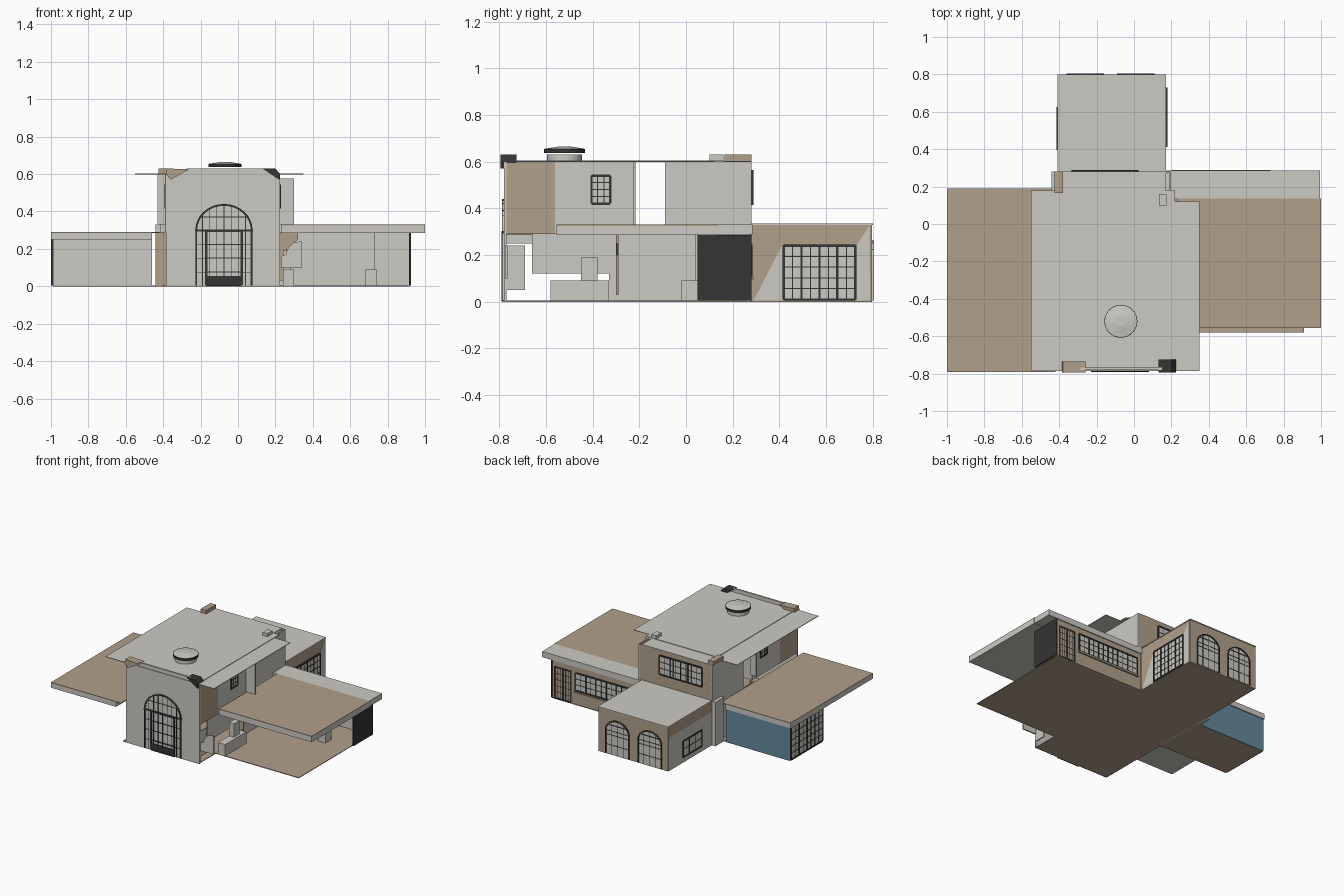
import bpy, bmesh, math

if "Cube" in bpy.data.objects:
    bpy.data.objects.remove(bpy.data.objects["Cube"])

def mat(name, c):
    m = bpy.data.materials.new(name)
    m.diffuse_color = (*c, 1)
    m.use_nodes = True
    m.node_tree.nodes["Principled BSDF"].inputs["Base Color"].default_value = m.diffuse_color
    return m

GRAY = mat("plaster_gray", (0.60, 0.59, 0.55))
TAN = mat("tan_stucco", (0.44, 0.35, 0.26))
DARK = mat("dark_frame", (0.035, 0.035, 0.035))
BLUE = mat("blue_wall", (0.13, 0.25, 0.34))

def make(name, bm, m):
    bmesh.ops.recalc_face_normals(bm, faces=bm.faces)
    me = bpy.data.meshes.new(name)
    bm.to_mesh(me)
    bm.free()
    me.materials.append(m)
    ob = bpy.data.objects.new(name, me)
    bpy.context.collection.objects.link(ob)
    return ob

def add_box(bm, x0, x1, y0, y1, z0, z1):
    vs = bmesh.ops.create_cube(bm, size=1)["verts"]
    for v in vs:
        v.co = (x0 if v.co.x < 0 else x1, y0 if v.co.y < 0 else y1, z0 if v.co.z < 0 else z1)

def box(name, x0, x1, y0, y1, z0, z1, m):
    bm = bmesh.new()
    add_box(bm, x0, x1, y0, y1, z0, z1)
    return make(name, bm, m)

def prism(name, pts, axis, pos, t, m):
    """Polygon in (u, z) standing at x or y = pos, thickened by t."""
    bm = bmesh.new()
    put = (lambda u, z, d: (u, d, z)) if axis == "y" else (lambda u, z, d: (d, u, z))
    f = bm.faces.new([bm.verts.new(put(u, z, pos)) for u, z in pts])
    g = bmesh.ops.extrude_face_region(bm, geom=[f])["geom"]
    off = (0, t, 0) if axis == "y" else (t, 0, 0)
    bmesh.ops.translate(bm, vec=off, verts=[v for v in g if isinstance(v, bmesh.types.BMVert)])
    return make(name, bm, m)

def window(name, axis, pos, u0, u1, z0, z1, cols, rows, posts=1, w=0.010, glass=True):
    """Glazed grid: thick outer frame and posts, thin muntins, centred on a wall plane."""
    bm = bmesh.new()
    def bar(a, b, c, d, h):
        if axis == "y":
            add_box(bm, a, b, pos - h, pos + h, c, d)
        else:
            add_box(bm, pos - h, pos + h, a, b, c, d)
    for i in range(posts + 1):
        u = u0 + (u1 - u0) * i / posts
        bar(u - w / 2, u + w / 2, z0, z1, 0.009)
    for z in (z0, z1):
        bar(u0, u1, z - w / 2, z + w / 2, 0.009)
    for i in range(1, cols):
        u = u0 + (u1 - u0) * i / cols
        bar(u - 0.002, u + 0.002, z0, z1, 0.007)
    for j in range(1, rows):
        z = z0 + (z1 - z0) * j / rows
        bar(u0, u1, z - 0.002, z + 0.002, 0.007)
    make(name + "_frame", bm, DARK)
    if glass:
        if axis == "y":
            box(name + "_glass", u0, u1, pos - 0.005, pos + 0.005, z0, z1, GRAY)
        else:
            box(name + "_glass", pos - 0.005, pos + 0.005, u0, u1, z0, z1, GRAY)

def arc(cx, z, rx, rz, n=16):
    return [(cx + rx * math.cos(math.pi * i / n), z + rz * math.sin(math.pi * i / n)) for i in range(n + 1)]

def arch_window(name, pos, cx, r, spring, rise, w, cols):
    out = [(cx + r, 0.005)] + arc(cx, spring, r, rise) + [(cx - r, 0.005)]
    inn = [(cx + r - w, 0.005)] + arc(cx, spring, r - w, rise - w) + [(cx - r + w, 0.005)]
    prism(name + "_glass", out, "y", pos - 0.005, 0.01, GRAY)
    prism(name + "_arch", out + inn[::-1], "y", pos - 0.009, 0.018, DARK)
    bm = bmesh.new()
    for i in range(1, cols):
        u = cx - r + 2 * r * i / cols
        top = spring + rise * math.sqrt(1 - ((u - cx) / r) ** 2)
        add_box(bm, u - 0.002, u + 0.002, pos - 0.007, pos + 0.007, 0.005, top)
    for z in (0.075, 0.15, 0.225, spring, spring + rise * 0.5):
        h = r * math.sqrt(max(0, 1 - (max(0, z - spring) / rise) ** 2))
        add_box(bm, cx - h, cx + h, pos - 0.007, pos + 0.007, z - 0.002, z + 0.002)
    make(name + "_bars", bm, DARK)

# Floors
box("hall_floor", -0.41, 0.22, -0.78, 0.28, 0, 0.005, TAN)
box("right_floor", 0.22, 0.91, -0.58, 0.28, 0, 0.005, TAN)
box("back_floor", -0.41, 0.17, 0.28, 0.795, 0, 0.005, TAN)
box("left_floor", -0.99, -0.41, -0.21, 0.18, 0, 0.005, TAN)

# Tower front wall with arched entrance
prism("tower_front", [(-0.385, 0), (0.225, 0), (0.225, 0.6), (0.15, 0.63), (-0.27, 0.63), (-0.385, 0.6)],
      "y", -0.78, 0.012, GRAY)
arch_window("entrance", -0.78, -0.075, 0.153, 0.30, 0.14, 0.010, 8)
window("entrance_door", "y", -0.782, -0.17, 0.02, 0.008, 0.295, 2, 4, w=0.012, glass=False)
box("door_kick_panel", -0.165, 0.015, -0.79, -0.776, 0.005, 0.055, DARK)
box("entrance_transom", -0.23, 0.08, -0.79, -0.776, 0.293, 0.303, DARK)

# Tower upper side walls, open between the front and back rooms
for side, x in (("right", 0.22), ("left", -0.385)):
    box(side + "_tower_tan", x - 0.004, x + 0.004, -0.775, -0.56, 0.29, 0.6, TAN)
    box(side + "_tower_wall", x - 0.004, x + 0.004, -0.56, -0.225, 0.29, 0.6, GRAY)
    window(side + "_tower_window", "x", x, -0.405, -0.325, 0.42, 0.54, 3, 4)
    box(side + "_back_room_wall", x - 0.03, x - 0.022, -0.09, 0.28, 0.29, 0.6, GRAY)
box("tower_inner_front", -0.385, 0.22, -0.23, -0.225, 0.29, 0.6, GRAY)
box("back_room_front", -0.41, 0.195, -0.09, -0.085, 0.29, 0.6, GRAY)
box("tower_fin", 0.22, 0.30, -0.225, -0.217, 0.33, 0.575, GRAY)
box("left_upper_fin", -0.43, -0.385, -0.225, -0.217, 0.33, 0.6, GRAY)
box("back_room_back", -0.41, 0.19, 0.272, 0.28, 0.33, 0.6, TAN)
window("back_room_window", "y", 0.28, -0.33, 0.02, 0.42, 0.56, 8, 3, posts=3)

# Thin main roof with eaves
box("main_roof_eaves", -0.55, 0.35, -0.785, 0.12, 0.598, 0.602, GRAY)
box("main_roof_back", -0.55, 0.22, 0.12, 0.18, 0.598, 0.602, GRAY)
box("back_room_roof", -0.41, 0.17, 0.18, 0.28, 0.598, 0.602, GRAY)
box("main_roof_panel", -0.37, 0.22, -0.73, 0.16, 0.602, 0.606, GRAY)

# Round skylight
def disc(name, r, r2, z0, z1, m):
    bm = bmesh.new()
    bmesh.ops.create_cone(bm, cap_ends=True, segments=32, radius1=r, radius2=r2, depth=z1 - z0)
    bmesh.ops.translate(bm, vec=(-0.07, -0.52, (z0 + z1) / 2), verts=bm.verts)
    make(name, bm, m)
disc("skylight_base", 0.075, 0.075, 0.602, 0.63, GRAY)
disc("skylight_rim", 0.088, 0.088, 0.637, 0.655, DARK)
disc("skylight_cap", 0.085, 0.03, 0.655, 0.664, GRAY)

# Roof corner trims
prism("front_left_trim", [(-0.385, 0.6), (-0.36, 0.57), (-0.26, 0.625), (-0.38, 0.63)], "y", -0.795, 0.06, TAN)
prism("front_right_trim", [(0.13, 0.63), (0.22, 0.57), (0.225, 0.6), (0.2, 0.63)], "y", -0.795, 0.07, DARK)
box("back_left_trim", -0.425, -0.38, 0.165, 0.28, 0.603, 0.63, TAN)
box("back_right_trim", 0.135, 0.175, 0.1, 0.16, 0.603, 0.63, GRAY)

# Left wing: glazed room behind an open carport
box("left_roof", -1, -0.46, -0.79, 0.19, 0.25, 0.285, GRAY)
box("left_roof_top", -1, -0.42, -0.79, 0.19, 0.285, 0.29, TAN)
box("left_roof_edge", -1, -0.996, -0.79, 0.19, 0.25, 0.288, TAN)
box("left_front_wall", -0.99, -0.46, -0.215, -0.207, 0.005, 0.26, GRAY)
box("left_back_wall_inner", -0.99, -0.46, 0.17, 0.176, 0.005, 0.26, GRAY)
box("left_back_wall", -0.99, -0.46, 0.176, 0.183, 0, 0.255, BLUE)
window("left_glazing", "x", -0.99, -0.20, 0.175, 0.008, 0.25, 8, 5, posts=4)
box("left_corner_column", -0.44, -0.41, 0.18, 0.28, 0, 0.33, GRAY)
box("left_hall_pier", -0.44, -0.38, -0.22, -0.21, 0, 0.29, TAN)
box("left_hall_wall", -0.414, -0.406, -0.21, 0.28, 0, 0.29, GRAY)

# Right wing: flat roof, back wall, dark end door
box("right_roof", 0.23, 1, -0.555, 0.135, 0.285, 0.325, GRAY)
box("right_roof_top", 0.23, 1, -0.555, 0.135, 0.325, 0.33, TAN)
box("right_back_roof", 0.17, 0.995, 0.135, 0.285, 0.287, 0.33, GRAY)
box("right_back_wall_inner", 0.2, 0.92, 0.262, 0.27, 0, 0.29, GRAY)
box("right_back_wall", 0.17, 0.92, 0.27, 0.278, 0, 0.29, TAN)
window("right_back_door", "y", 0.272, 0.76, 0.895, 0.008, 0.24, 6, 5, posts=2)
window("right_strip_window", "y", 0.276, 0.21, 0.72, 0.11, 0.24, 12, 3, posts=6)
box("window_sill", 0.2, 0.73, 0.276, 0.29, 0.095, 0.105, TAN)
box("right_end_door", 0.915, 0.925, 0.05, 0.28, 0.005, 0.285, DARK)
box("right_partition", 0.24, 0.73, 0.04, 0.05, 0.005, 0.285, GRAY)
box("partition_return", 0.68, 0.74, -0.02, 0.05, 0.005, 0.09, GRAY)

# Hall side walls and counters
box("hall_side_wall", 0.2, 0.21, -0.2, 0.27, 0.005, 0.29, GRAY)
box("hall_side_upper", 0.2, 0.21, -0.66, -0.2, 0.12, 0.29, GRAY)
box("hall_counter", 0.24, 0.30, -0.58, -0.33, 0.005, 0.09, GRAY)
box("hall_cabinet", 0.24, 0.28, -0.45, -0.38, 0.005, 0.19, GRAY)
box("hall_low_wall", 0.2, 0.21, -0.33, -0.2, 0.005, 0.12, GRAY)
box("front_side_panel", 0.216, 0.224, -0.77, -0.69, 0.05, 0.24, GRAY)
prism("front_screen", [(0.23, 0.1), (0.34, 0.1), (0.34, 0.24)] + [(0.30, 0.235), (0.27, 0.21), (0.255, 0.17), (0.23, 0.16)],
      "y", -0.775, 0.01, GRAY)
prism("tan_pier", [(0.22, 0.03), (0.25, 0.03), (0.26, 0.2), (0.32, 0.25), (0.32, 0.285), (0.22, 0.285)],
      "y", -0.3, 0.01, TAN)

# Back wing
box("back_roof", -0.41, 0.172, 0.28, 0.8, 0.329, 0.335, GRAY)
box("back_wall", -0.41, 0.17, 0.788, 0.796, 0, 0.33, TAN)
for i, cx in enumerate((0.01, -0.26)):
    arch_window("back_arch_%d" % i, 0.795, cx, 0.1, 0.18, 0.085, 0.009, 4)
box("back_right_wall", 0.16, 0.168, 0.28, 0.79, 0, 0.33, TAN)
prism("back_right_gray", [(0.29, 0.005), (0.41, 0.24), (0.73, 0.24), (0.785, 0.325), (0.788, 0.005)],
      "x", 0.167, 0.004, GRAY)
window("back_right_glazing", "x", 0.17, 0.418, 0.725, 0.01, 0.24, 8, 5, posts=4)
box("back_left_wall", -0.41, -0.402, 0.28, 0.79, 0, 0.25, GRAY)
box("back_left_band", -0.41, -0.402, 0.28, 0.79, 0.25, 0.33, TAN)
window("back_left_window", "x", -0.406, 0.40, 0.62, 0.04, 0.16, 3, 2)
